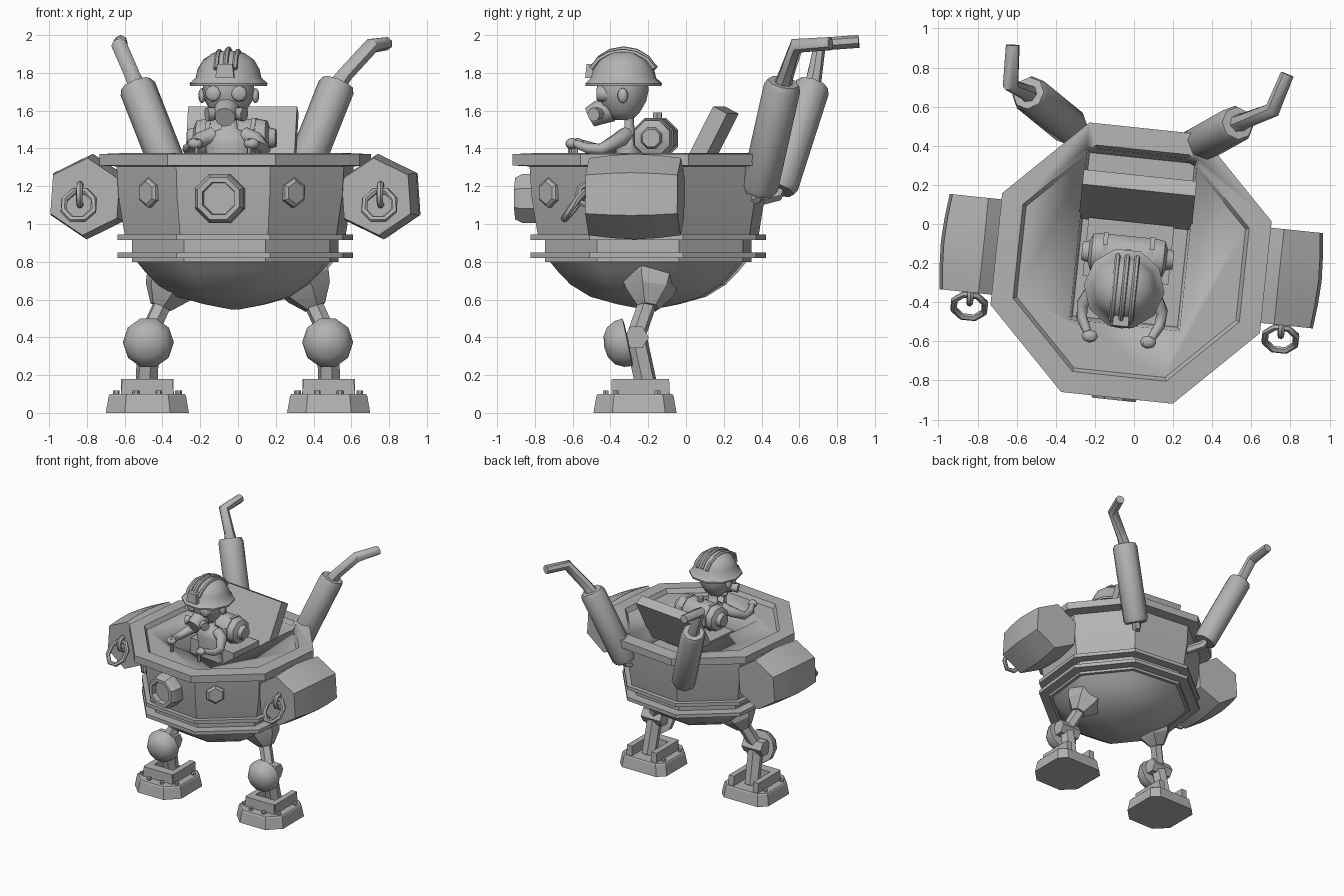
import bpy, bmesh
from math import pi, cos, sin, radians
from mathutils import Matrix, Vector

if "Cube" in bpy.data.objects:
    bpy.data.objects.remove(bpy.data.objects["Cube"])

GREY = bpy.data.materials.new("metal_grey")
GREY.diffuse_color = (0.45, 0.45, 0.45, 1)
GREY.use_nodes = True
GREY.node_tree.nodes["Principled BSDF"].inputs["Base Color"].default_value = GREY.diffuse_color
T, R = Matrix.Translation, Matrix.Rotation
I = Matrix()
BODY = T((-0.015, -0.2, 0)) @ R(radians(-6), 4, 'Z')
DRIVER = T((-0.05, -0.33, 0)) @ R(radians(-6), 4, 'Z')
FRONT = R(pi / 2, 4, 'X')          # turns +z to -y


def finish(name, bm, m=I, angle=35):
    bm.transform(m)
    bmesh.ops.recalc_face_normals(bm, faces=bm.faces)
    me = bpy.data.meshes.new(name)
    bm.to_mesh(me)
    bm.free()
    me.materials.append(GREY)
    me.polygons.foreach_set("use_smooth", [True] * len(me.polygons))
    me.set_sharp_from_angle(angle=radians(angle))
    ob = bpy.data.objects.new(name, me)
    bpy.context.collection.objects.link(ob)
    return ob


def skin(bm, rings, closed=False):
    n = len(rings[0])
    pairs = list(zip(rings, rings[1:])) + ([(rings[-1], rings[0])] if closed else [])
    for a, b in pairs:
        for i in range(n):
            bm.faces.new((a[i], a[(i + 1) % n], b[(i + 1) % n], b[i]))
    if not closed:
        bm.faces.new(rings[0][::-1])
        bm.faces.new(rings[-1])


def lathe(name, prof, n, m=I, phase=0, angle=35):
    """Solid of (radius, height) rings round z."""
    bm = bmesh.new()
    skin(bm, [[bm.verts.new((r * cos(phase + 2 * pi * i / n), r * sin(phase + 2 * pi * i / n), z))
               for i in range(n)] for r, z in prof])
    return finish(name, bm, m, angle)


def tube(name, pts, rad, n=8, m=I, closed=False, angle=50):
    """Round bar along a path; rad is one radius or one per point."""
    pts = [Vector(p) for p in pts]
    rad = rad if isinstance(rad, (list, tuple)) else [rad] * len(pts)
    bm, rings, k = bmesh.new(), [], len(pts)
    u = None
    for i, p in enumerate(pts):
        a = pts[(i - 1) % k] if closed else pts[max(i - 1, 0)]
        b = pts[(i + 1) % k] if closed else pts[min(i + 1, k - 1)]
        t = (b - a).normalized()
        u = t.orthogonal() if u is None else u - t * u.dot(t)
        u.normalize()
        v = t.cross(u)
        rings.append([bm.verts.new(p + rad[i] * (u * cos(2 * pi * j / n) + v * sin(2 * pi * j / n)))
                      for j in range(n)])
    skin(bm, rings, closed)
    return finish(name, bm, m, angle)


def box(name, c, s, m=I, taper=1.0):
    bm = bmesh.new()
    bmesh.ops.create_cube(bm, size=1)
    for v in bm.verts:
        k = taper if v.co.z > 0 else 1
        v.co = Vector((v.co.x * s[0] * k, v.co.y * s[1] * k, v.co.z * s[2]))
    return finish(name, bm, m @ T(c))


def ball(name, c, s, m=I, seg=14):
    bm = bmesh.new()
    bmesh.ops.create_uvsphere(bm, u_segments=seg, v_segments=8, radius=1)
    return finish(name, bm, m @ T(c) @ Matrix.Diagonal((*s, 1)), 60)


P8 = pi / 8
# Octagonal cabin, from the waist up to the rim and recessed deck
cabin = lathe("cabin", [(0.57, 0.80), (0.57, 0.93), (0.61, 0.94), (0.645, 1.15), (0.655, 1.305),
                        (0.75, 1.31), (0.75, 1.37), (0.63, 1.375), (0.61, 1.34)], 8, BODY, P8, 30)
for z in (0.82, 0.915):
    lathe("waist_ring", [(0.65, z), (0.65, z + 0.03)], 8, BODY, P8)
lathe("lower_hull", [(0.56, 0.82), (0.50, 0.75), (0.43, 0.68), (0.32, 0.615), (0.17, 0.575), (0.02, 0.547)],
      8, BODY, P8, 50)

# Cockpit pit cut out of the deck, its walls leaning in
pit = box("pit_cutter", (0, 0.12, 1.32), (0.54, 0.84, 0.26), BODY, 1.08)
pit.hide_render = True
pit.hide_viewport = True
cut = cabin.modifiers.new("pit", 'BOOLEAN')
cut.object, cut.operation = pit, 'DIFFERENCE'
box("seat_base", (-0.02, 0.06, 1.26), (0.44, 0.3, 0.13), BODY)
box("hatch_lid", (0, 0.325, 1.43), (0.58, 0.085, 0.39), BODY @ T((0, 0.325, 1.43))
    @ R(radians(-27), 4, 'X') @ T((0, -0.325, -1.43)))

# Front porthole and hexagonal bolts
lathe("porthole", [(0.14, 0.54), (0.14, 0.665), (0.12, 0.705), (0.093, 0.705), (0.088, 0.66)], 8,
      BODY @ T((-0.015, 0, 1.135)) @ FRONT, P8, 25)
for a, off in ((-45, -0.09), (-135, 0.02)):
    lathe("hex_bolt", [(0.078, 0.55), (0.078, 0.612), (0.06, 0.625)], 6,
          BODY @ R(radians(a + 90), 4, 'Z') @ T((off, 0, 1.165)) @ FRONT, pi / 2, 20)

# Side pods with hanging links
for s in (-1, 1):
    lathe("side_pod", [(0.205, -0.245), (0.22, -0.12), (0.227, 0), (0.22, 0.12), (0.205, 0.245)], 6,
          BODY @ T((s * 0.775, 0.01, 1.145)) @ FRONT @ R(s * 0.07, 4, 'Z'), pi / 2, 40)
    link = [(0.085 * cos(i * pi / 4 + P8), 0, 0.10 * sin(i * pi / 4 + P8)) for i in range(8)]
    tube("pod_link", link, 0.018, 6, BODY @ T((s * 0.80, -0.305, 1.10)) @ R(radians(-38), 4, 'X'), True)
    eye = [(0, 0.045 * cos(i * pi / 4), 0.055 * sin(i * pi / 4)) for i in range(8)]
    tube("pod_eye", eye, 0.018, 6, BODY @ T((s * 0.80, -0.245, 1.155)), True)

# Exhaust stacks: stub, muffler and bent outlet
for low, top, bend, tip in (((0.30, 0.385, 1.17), (0.53, 0.515, 1.75), (0.71, 0.585, 1.945), (0.785, 0.765, 1.955)),
                            ((-0.32, 0.49, 1.18), (-0.54, 0.67, 1.74), (-0.63, 0.71, 1.95), (-0.62, 0.915, 1.965))):
    lo, tp, be, ti = map(Vector, (low, top, bend, tip))
    d = (tp - lo).normalized()
    tube("muffler", [lo, lo + d * 0.03, tp - d * 0.03, tp], [0.085, 0.098, 0.098, 0.085], 8)
    tube("exhaust_outlet", [tp - d * 0.03, tp.lerp(be, 0.2), be, ti], [0.05, 0.042, 0.042, 0.036], 7)
    tube("exhaust_stub", [lo + d * 0.05, lo - d * 0.03, lo + Vector((-0.3 * lo.x, -0.14, -0.06))], 0.035, 6)

# Legs and feet, mirrored
for s in (-1, 1):
    def P(x, y, z):
        return Vector((s * x, y, z))
    tube("hip", [P(0.30, -0.19, 0.80), P(0.345, -0.19, 0.70), P(0.375, -0.19, 0.64), P(0.41, -0.20, 0.56)],
         [0.15, 0.155, 0.13, 0.06], 6, angle=20)
    tube("thigh", [P(0.38, -0.19, 0.62), P(0.47, -0.26, 0.42)], 0.05, 6)
    lathe("knee_joint", [(0.065, -0.09), (0.065, 0.09)], 6,
          T(P(0.475, -0.262, 0.40)) @ R(pi / 2, 4, 'Y'), pi / 6)
    tube("shin", [P(0.475, -0.265, 0.40), P(0.485, -0.20, 0.10)], 0.06, 6)
    # Knee pad: half dome pointing forward
    lathe("knee_pad", [(0.10, 0), (0.135, 0.005), (0.13, 0.05), (0.105, 0.095), (0.06, 0.122), (0.01, 0.13)], 10,
          T(P(0.475, -0.305, 0.375)) @ R(radians(12), 4, 'X') @ FRONT, 0, 60)
    # Foot plate with chamfered corners
    bm = bmesh.new()
    rings = []
    for z, k in ((0, 1), (0.09, 0.93), (0.10, 0.90)):
        rings.append([bm.verts.new((x * k, y * k, z)) for x, y in
                      ((-0.22, 0.16), (-0.16, 0.22), (0.16, 0.22), (0.22, 0.16),
                       (0.22, -0.12), (0.12, -0.22), (-0.12, -0.22), (-0.22, -0.12))])
    skin(bm, rings)
    F = T(P(0.48, -0.27, 0))
    finish("foot_plate", bm, F, 20)
    # Ankle bracket, open at the back
    box("bracket_front", (0, -0.085, 0.138), (0.28, 0.08, 0.085), F, 0.95)
    for e in (-1, 1):
        box("bracket_side", (e * 0.115, 0.035, 0.138), (0.05, 0.3, 0.085), F, 0.97)
        for y in (-0.1, 0.12):
            lathe("foot_bolt", [(0.018, 0.09), (0.018, 0.118)], 6, F @ T((e * 0.165, y, 0)))
        lathe("foot_bolt", [(0.018, 0.09), (0.018, 0.118)], 6, F @ T((e * 0.06, -0.155, 0)))

# Driver: helmet with brim, ribs and lamp
lathe("helmet", [(0.12, 1.75), (0.205, 1.73), (0.207, 1.745), (0.175, 1.775), (0.165, 1.82), (0.135, 1.87),
                 (0.085, 1.905), (0.01, 1.92)], 10, DRIVER, 0, 45)
for x in (-0.05, 0, 0.05):
    tube("helmet_rib", [(x, 0.18 * cos(t) , 1.765 + (0.162 - abs(x) * 0.25) * sin(t))
                        for t in [i * pi / 8 for i in range(1, 8)]], 0.014, 6, DRIVER)
box("helmet_lamp", (0, -0.165, 1.81), (0.10, 0.07, 0.075), DRIVER, 0.8)

# Head, goggles and breathing mask
lathe("head", [(0.05, 1.55), (0.09, 1.59), (0.125, 1.65), (0.138, 1.71), (0.13, 1.78)], 12,
      DRIVER @ T((0, -0.005, 0)), 0, 60)
tube("mask", [(0, -0.07, 1.61), (0, -0.13, 1.59), (0, -0.18, 1.565)], [0.07, 0.065, 0.055], 10, DRIVER)
for s in (-1, 1):
    tube("goggle", [(s * 0.065, -0.08, 1.69), (s * 0.07, -0.128, 1.69), (s * 0.071, -0.138, 1.69)],
         [0.045, 0.042, 0.028], 10, DRIVER)
    tube("mask_filter", [(s * 0.04, -0.12, 1.585), (s * 0.10, -0.15, 1.58)], [0.03, 0.038], 8, DRIVER)
    ball("ear", (s * 0.142, 0.01, 1.68), (0.02, 0.028, 0.04), DRIVER, 8)
    # Arm, hand and control lever
    tube("arm", [(s * 0.08, 0.02, 1.47), (s * 0.15, -0.01, 1.445), (s * 0.205, -0.10, 1.395), (s * 0.20, -0.17, 1.40),
                 (s * 0.165, -0.24, 1.425)], [0.045, 0.042, 0.032, 0.028, 0.022], 8, DRIVER)
    ball("hand", (s * 0.15, -0.26, 1.425), (0.042, 0.034, 0.03), DRIVER, 8)
    tube("lever", [(s * 0.14, -0.27, 1.20), (s * 0.14, -0.27, 1.45)], 0.013, 6, DRIVER)
lathe("torso", [(0.12, 1.22), (0.11, 1.32), (0.13, 1.42), (0.11, 1.48), (0.045, 1.505), (0.04, 1.58)], 12,
      DRIVER @ T((0, 0.03, 0)) @ Matrix.Diagonal((1, 0.6, 1, 1)), 0, 60)

# Back tank lying across the shoulders
TANK = DRIVER @ T((0, 0.17, 1.455)) @ R(pi / 2, 4, 'Y')
lathe("air_tank", [(0.05, -0.235), (0.06, -0.20), (0.10, -0.185), (0.108, -0.14), (0.108, 0.14), (0.10, 0.185),
                   (0.06, 0.20), (0.05, 0.235)], 8, TANK, P8, 46)
for z in (-0.12, 0.12):
    lathe("tank_band", [(0.115, z - 0.012), (0.115, z + 0.012)], 8, TANK, P8)
lathe("tank_valve", [(0.025, 1.54), (0.025, 1.59)], 6, DRIVER @ T((0, 0.18, 0)))
